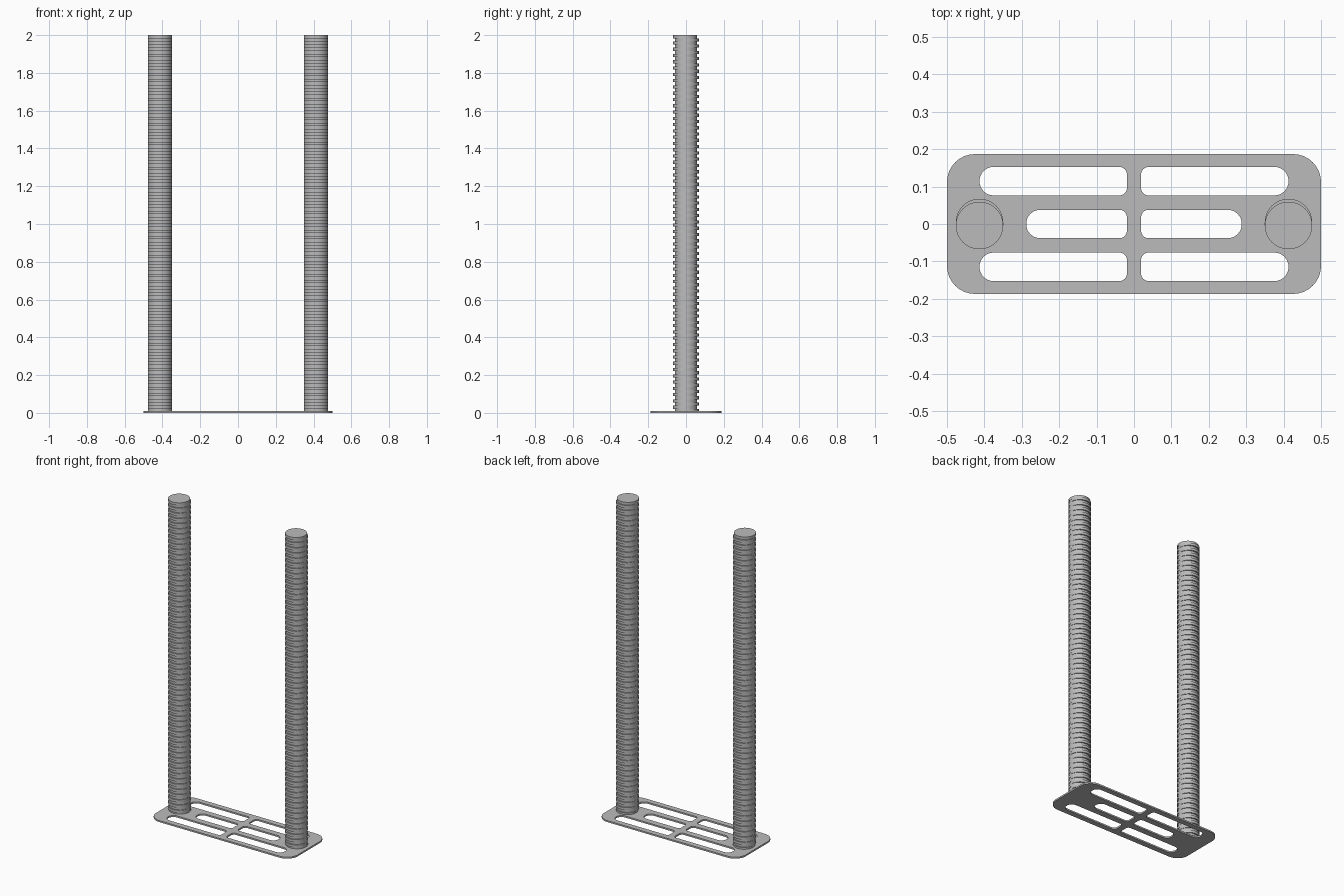
import bpy
import bmesh
from math import sin, cos, pi

cube = bpy.data.objects.get("Cube")
if cube:
    bpy.data.objects.remove(cube, do_unlink=True)

PLATE_T = 0.01
HEIGHT = 2.0
ROD_X = 0.413
ROD_R = 0.0635
SHIFT = 0.004      # sideways swing of the alternating thread discs
DISCS = 120
SEGMENTS = 40

steel = bpy.data.materials.new("grey_steel")
steel.use_nodes = True
grey = (0.5, 0.5, 0.5, 1)
steel.diffuse_color = grey
steel.node_tree.nodes["Principled BSDF"].inputs["Base Color"].default_value = grey


def add_object(name, mesh):
    obj = bpy.data.objects.new(name, mesh)
    bpy.context.scene.collection.objects.link(obj)
    mesh.materials.clear()
    mesh.materials.append(steel)
    return obj


def smooth(obj):
    bpy.ops.object.select_all(action='DESELECT')
    obj.select_set(True)
    bpy.context.view_layer.objects.active = obj
    bpy.ops.object.shade_smooth_by_angle(angle=pi / 6)


def rounded_rect(x0, x1, y0, y1, r_left, r_right, steps=8):
    """Outline with separate corner radii at the left and right ends."""
    corners = [(x1 - r_right, y1 - r_right, r_right, 0),
               (x0 + r_left, y1 - r_left, r_left, 1),
               (x0 + r_left, y0 + r_left, r_left, 2),
               (x1 - r_right, y0 + r_right, r_right, 3)]
    points = []
    for cx, cy, r, quarter in corners:
        for i in range(steps + 1):
            a = (quarter + i / steps) * pi / 2
            points.append((cx + r * cos(a), cy + r * sin(a)))
    return points


# Base plate: rounded outline with three pairs of slots
outlines = [rounded_rect(-0.5, 0.5, -0.187, 0.187, 0.075, 0.075)]
for y, reach in ((0.1145, 0.413), (0, 0.288), (-0.1145, 0.413)):
    low, high = y - 0.038, y + 0.038
    outlines.append(rounded_rect(0.019, reach, low, high, 0.02, 0.0375))
    outlines.append(rounded_rect(-reach, -0.019, low, high, 0.0375, 0.02))

curve = bpy.data.curves.new("plate_outline", 'CURVE')
curve.dimensions = '2D'
curve.fill_mode = 'BOTH'
curve.extrude = PLATE_T / 2
for outline in outlines:
    spline = curve.splines.new('POLY')
    spline.points.add(len(outline) - 1)
    for point, (x, y) in zip(spline.points, outline):
        point.co = (x, y, 0, 1)
    spline.use_cyclic_u = True
helper = bpy.data.objects.new("plate_outline", curve)
bpy.context.scene.collection.objects.link(helper)
depsgraph = bpy.context.evaluated_depsgraph_get()
plate_mesh = bpy.data.meshes.new_from_object(helper.evaluated_get(depsgraph))
bpy.data.objects.remove(helper, do_unlink=True)

bm = bmesh.new()
bm.from_mesh(plate_mesh)
bmesh.ops.remove_doubles(bm, verts=bm.verts, dist=0.00005)
bmesh.ops.translate(bm, verts=bm.verts, vec=(0, 0, PLATE_T / 2))
bmesh.ops.recalc_face_normals(bm, faces=bm.faces)
bm.to_mesh(plate_mesh)
bm.free()
smooth(add_object("base_plate", plate_mesh))


# Threaded rods: one lofted skin of discs stepping back and forth
def ring(bm, y, z):
    return [bm.verts.new((ROD_R * cos(2 * pi * i / SEGMENTS),
                          y + ROD_R * sin(2 * pi * i / SEGMENTS), z))
            for i in range(SEGMENTS)]


bm = bmesh.new()
bottom = PLATE_T / 2
step = (HEIGHT - bottom) / DISCS
rings = []
for n in range(DISCS):
    y = SHIFT if n % 2 == 0 else -SHIFT
    rings.append(ring(bm, y, bottom + n * step))
    rings.append(ring(bm, y, bottom + (n + 1) * step))
for a, b in zip(rings, rings[1:]):
    for i in range(SEGMENTS):
        j = (i + 1) % SEGMENTS
        bm.faces.new((a[i], a[j], b[j], b[i]))
bm.faces.new(list(reversed(rings[0])))
bm.faces.new(rings[-1])
rod_mesh = bpy.data.meshes.new("threaded_rod")
bm.to_mesh(rod_mesh)
bm.free()

for name, side in (("left_threaded_rod", 1), ("right_threaded_rod", -1)):
    rod = add_object(name, rod_mesh.copy())
    rod.location.x = side * ROD_X
    smooth(rod)
